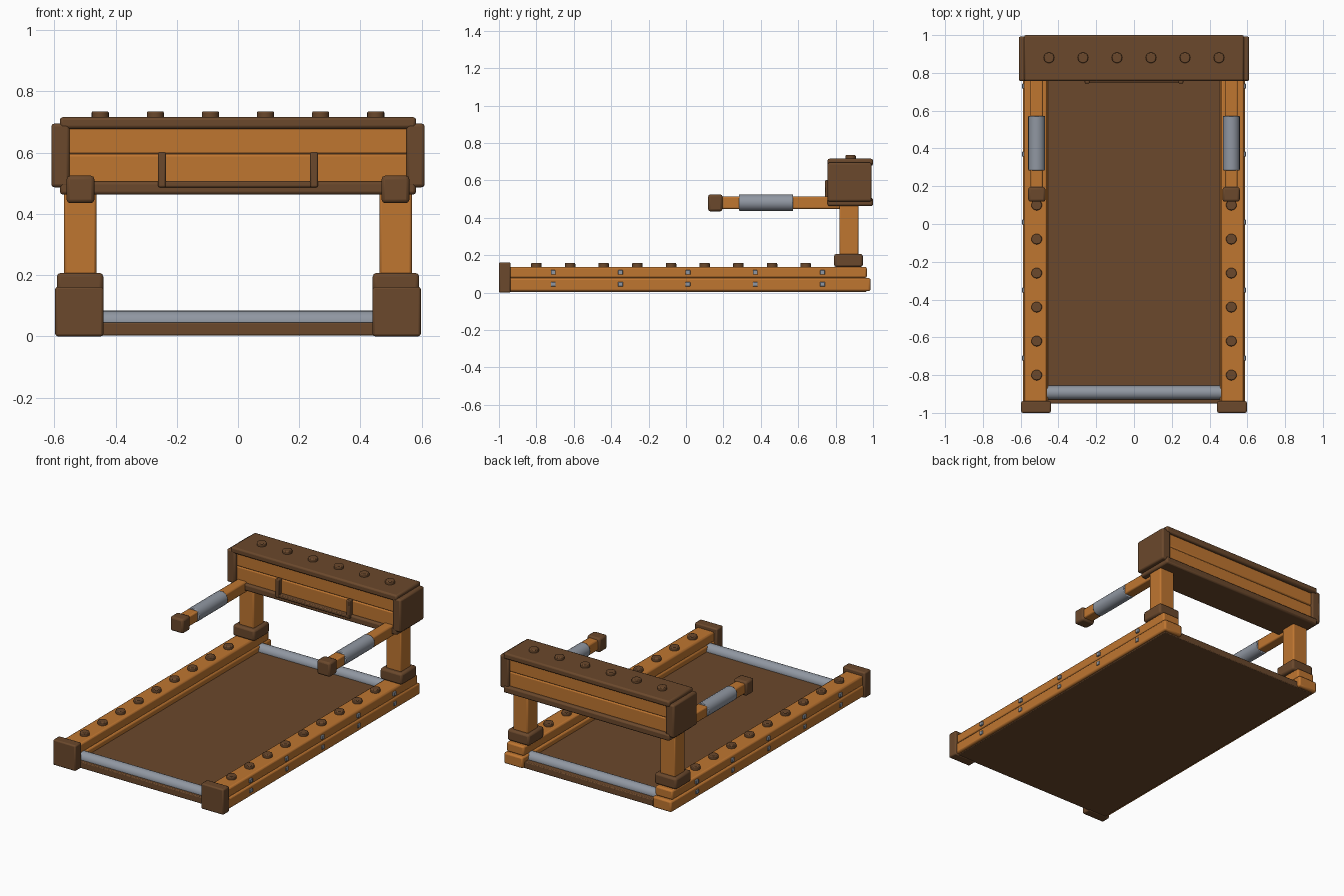
import bpy, math

if "Cube" in bpy.data.objects:
    bpy.data.objects.remove(bpy.data.objects["Cube"])


def material(name, rgb):
    m = bpy.data.materials.new(name)
    m.diffuse_color = (*rgb, 1)
    m.use_nodes = True
    m.node_tree.nodes["Principled BSDF"].inputs["Base Color"].default_value = m.diffuse_color
    return m


ORANGE = material("orange_wood", (0.52, 0.18, 0.03))
BROWN = material("dark_wood", (0.145, 0.065, 0.025))
STEEL = material("steel", (0.28, 0.31, 0.36))


def finish(ob, name, mat, bevel):
    ob.name = name
    ob.data.materials.append(mat)
    if bevel:
        b = ob.modifiers.new("bevel", 'BEVEL')
        b.width, b.segments, b.limit_method = bevel, 2, 'ANGLE'
        b.angle_limit = math.radians(40)
    bpy.ops.object.shade_smooth_by_angle(angle=math.radians(35))
    return ob


def box(name, x, y, z, mat, bevel=0.008):
    """Bevelled box from its (min, max) ranges."""
    bpy.ops.mesh.primitive_cube_add(size=1, location=[sum(r) / 2 for r in (x, y, z)])
    ob = bpy.context.object
    ob.scale = [r[1] - r[0] for r in (x, y, z)]
    bpy.ops.object.transform_apply(location=False, rotation=False, scale=True)
    return finish(ob, name, mat, bevel)


def rod(name, loc, radius, depth, mat, rot=(0, 0, 0), bevel=0.0, sides=20):
    bpy.ops.mesh.primitive_cylinder_add(vertices=sides, radius=radius, depth=depth,
                                        location=loc, rotation=rot)
    return finish(bpy.context.object, name, mat, bevel)


def pair(s, a, b):
    return tuple(sorted((s * a, s * b)))


# Deck and rollers
box("deck", (-0.57, 0.57), (-0.95, 0.965), (0.003, 0.045), BROWN, 0.005)
for end, y in (("front", -0.893), ("rear", 0.893)):
    rod(end + "_roller", (0, y, 0.047), 0.037, 0.94, STEEL, (0, math.pi / 2, 0))

for s, side in ((-1, "left"), (1, "right")):
    # Side rails of two stacked planks
    box(side + "_lower_rail", pair(s, 0.455, 0.587), (-0.97, 0.987), (0.008, 0.078), ORANGE, 0.01)
    box(side + "_upper_rail", pair(s, 0.46, 0.582), (-0.97, 0.967), (0.078, 0.138), ORANGE, 0.01)
    box(side + "_rail_cap", pair(s, 0.44, 0.597), (-1.0, -0.938), (0.0, 0.162), BROWN)

    # Rail pegs and side bolts
    for i in range(9):
        rod(side + "_rail_peg", (s * 0.515, -0.80 + 0.18 * i, 0.146), 0.028, 0.026, BROWN, bevel=0.005)
    for i in range(5):
        y = -0.71 + 0.36 * i
        for z in (0.045, 0.108):
            box(side + "_bolt", pair(s, 0.575, 0.593), (y - 0.013, y + 0.013),
                (z - 0.012, z + 0.012), STEEL, 0.003)

    # Uprights
    box(side + "_post_foot", pair(s, 0.44, 0.592), (0.792, 0.945), (0.137, 0.207), BROWN, 0.012)
    box(side + "_post", pair(s, 0.463, 0.568), (0.82, 0.922), (0.18, 0.48), ORANGE)

    # Handrails
    box(side + "_handrail", pair(s, 0.482, 0.549), (0.17, 0.84), (0.448, 0.514), ORANGE)
    rod(side + "_grip", (s * 0.515, 0.428, 0.481), 0.045, 0.288, STEEL, (math.pi / 2, 0, 0), 0.004)
    box(side + "_handrail_cap", pair(s, 0.469, 0.56), (0.118, 0.195), (0.435, 0.525), BROWN, 0.012)

    # Console end caps
    box(side + "_console_cap", pair(s, 0.55, 0.61), (0.757, 0.993), (0.487, 0.695), BROWN, 0.01)

    # Tray bracket uprights
    box(side + "_tray_side", pair(s, 0.236, 0.261), (0.744, 0.79), (0.487, 0.602), BROWN, 0.005)

# Console
box("console_lower_plank", (-0.56, 0.56), (0.775, 0.978), (0.495, 0.595), ORANGE)
box("console_upper_plank", (-0.56, 0.56), (0.775, 0.978), (0.595, 0.69), ORANGE)
box("console_top", (-0.582, 0.582), (0.757, 1.0), (0.678, 0.716), BROWN, 0.01)
box("console_bottom", (-0.582, 0.582), (0.757, 1.0), (0.463, 0.506), BROWN, 0.01)
box("tray_bar", (-0.261, 0.261), (0.748, 0.79), (0.487, 0.507), BROWN, 0.005)
for i in range(6):
    rod("console_peg", (-0.45 + 0.18 * i, 0.88, 0.722), 0.028, 0.026, BROWN, bevel=0.005)
